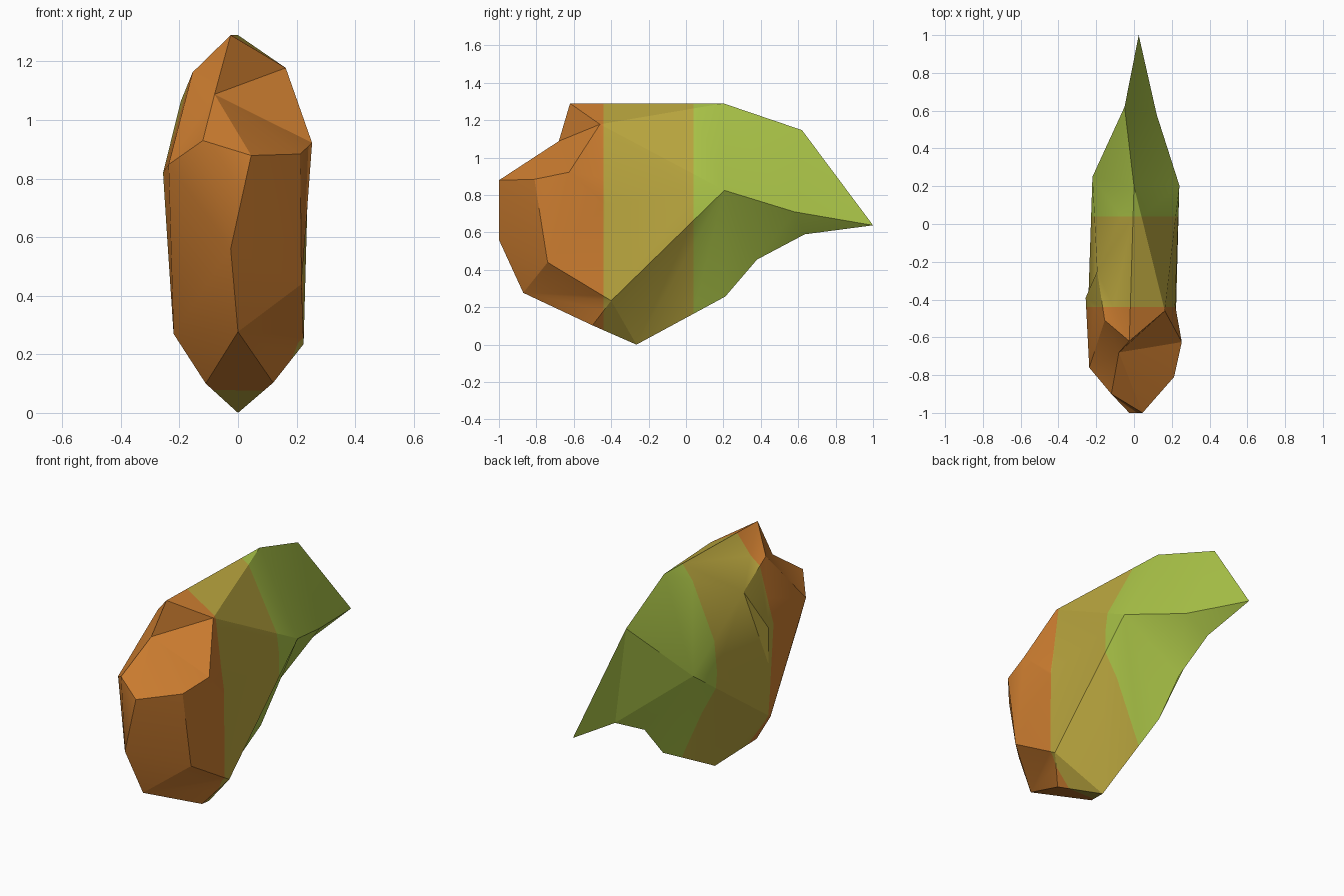
import bpy, bmesh, math

if "Cube" in bpy.data.objects:
    bpy.data.objects.remove(bpy.data.objects["Cube"])

# Corner points of the faceted body, grouped by region
top = {"a": (-.025, -.62, 1.29), "b": (0, .2, 1.29), "c": (.163, -.46, 1.178),
       "d": (-.08, -.68, 1.088), "e": (-.155, -.51, 1.163), "p": (-.195, -.25, 1.065)}
front = {"g": (.253, -.625, .922), "h": (.212, -.81, .884), "i": (.045, -1, .879),
         "j": (-.12, -.9, .93), "k": (-.237, -.76, .848), "l": (-.025, -1, .56),
         "m": (0, -.87, .277), "s": (.217, -.74, .44)}
sides = {"n": (-.256, -.39, .82), "q": (-.242, -.41, .6), "u": (.218, -.43, .75),
         "L": (-.22, .25, .775), "R": (.24, .205, .825)}
base = {"x": (-.22, -.46, .27), "y": (.224, -.4, .235), "v": (-.11, -.49, .1),
        "w": (.12, -.5, .103), "z": (0, -.265, 0)}
tail = {"f": (-.05, .62, 1.147), "r": (.12, .58, .71), "t": (.025, 1, .638),
        "1": (0, .21, .257), "2": (0, .38, .455), "3": (.01, .635, .59)}

# Facets: each fan spreads from its first corner around the following ones
fans = ["acbpedc", "dekjihgc", "ihslj", "Lbpqxz123fb", "Rbcuyz12rb", "tfr3f",
        "kjlxqne", "mlxvwysl", "epn", "npq", "ghsuc", "zxvwy", "usy", "23r", "bfr"]

bm = bmesh.new()
verts = {}
for group in (top, front, sides, base, tail):
    for name, co in group.items():
        verts[name] = bm.verts.new(co)
for fan in fans:
    for p, q in zip(fan[1:], fan[2:]):
        bm.faces.new((verts[fan[0]], verts[p], verts[q]))
bmesh.ops.recalc_face_normals(bm, faces=bm.faces[:])

# Cut the body where the colour bands change along y
bands = (-.44, .04)
for y in bands:
    bmesh.ops.bisect_plane(bm, geom=bm.verts[:] + bm.edges[:] + bm.faces[:],
                           dist=1e-5, plane_co=(0, y, 0), plane_no=(0, 1, 0))
for face in bm.faces:
    face.material_index = sum(face.calc_center_median().y > y for y in bands)

mesh = bpy.data.meshes.new("faceted_body")
bm.to_mesh(mesh)
bm.free()
body = bpy.data.objects.new("faceted_body", mesh)
bpy.context.collection.objects.link(body)

# Three colours from front to back
for name, colour in (("orange", (.62, .21, .03, 1)),
                     ("mustard_yellow", (.5, .39, .05, 1)),
                     ("leaf_green", (.41, .56, .065, 1))):
    mat = bpy.data.materials.new(name)
    mat.diffuse_color = colour
    mat.use_nodes = True
    mat.node_tree.nodes["Principled BSDF"].inputs["Base Color"].default_value = mat.diffuse_color
    mesh.materials.append(mat)

# Soft shading inside the broad facets, crisp creases between them
bpy.context.view_layer.objects.active = body
body.select_set(True)
bpy.ops.object.shade_smooth_by_angle(angle=math.radians(22))
